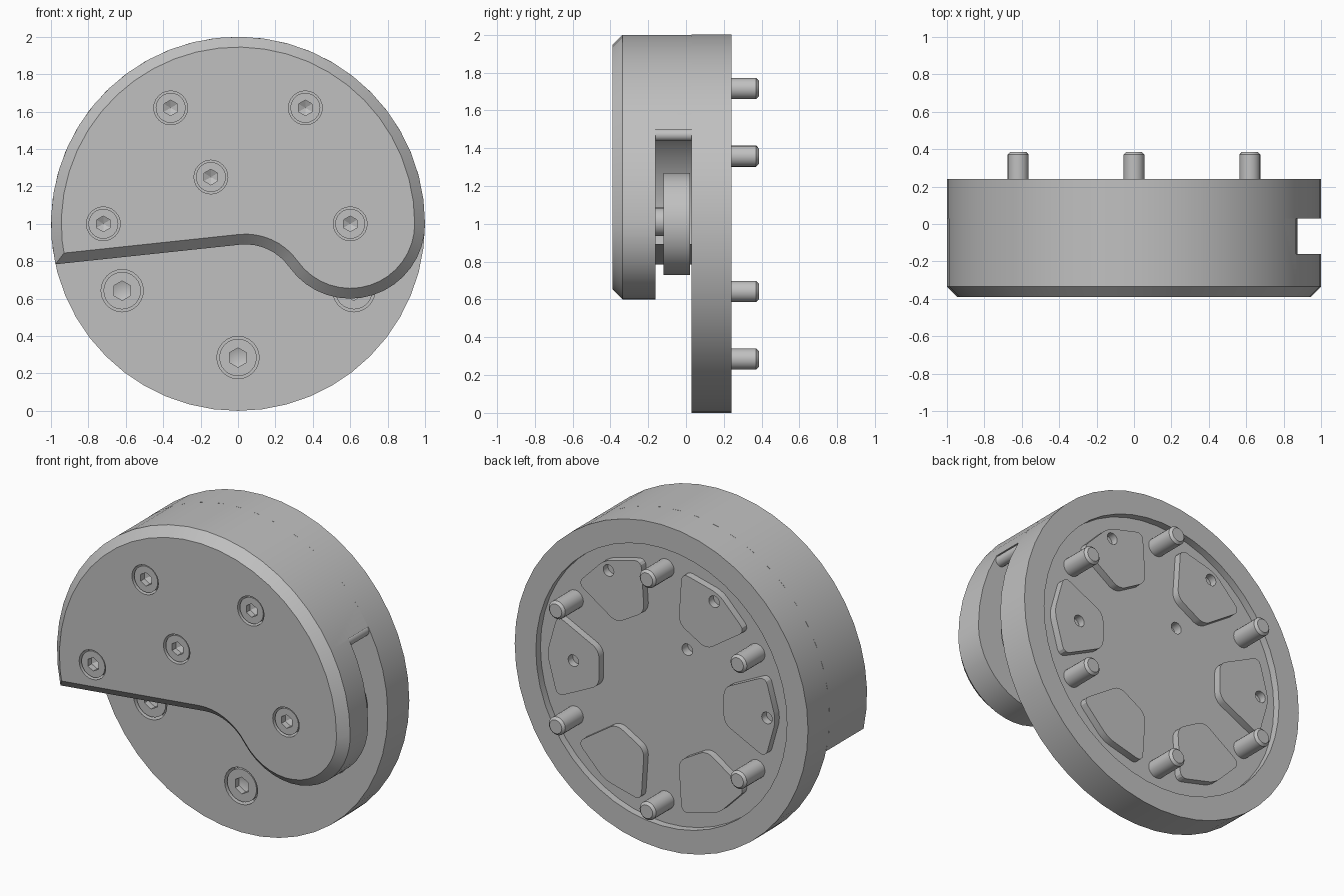
import bpy, bmesh
from math import sin, cos, radians

if "Cube" in bpy.data.objects:
    bpy.data.objects.remove(bpy.data.objects["Cube"])

GREY = (0.53, 0.53, 0.53, 1)
metal = bpy.data.materials.new("plain_grey_metal")
metal.use_nodes = True
metal.diffuse_color = GREY
metal.node_tree.nodes["Principled BSDF"].inputs["Base Color"].default_value = GREY


def arc(cx, cz, r, a0, a1, n):
    """Points along an arc in the xz plane, angles in degrees."""
    steps = [radians(a0 + (a1 - a0) * i / n) for i in range(n + 1)]
    return [(cx + r * cos(a), cz + r * sin(a)) for a in steps]


def circle(cx, cz, r, n=32):
    return arc(cx, cz, r, 0, 360, n)[:-1]


def prism(name, pts, y0, y1, chamfer=0, back_bevel=0, corner=0, tip=0):
    """Extrude an xz outline from y0 (front) to y1 (back)."""
    bm = bmesh.new()
    face = bm.faces.new([bm.verts.new((x, y0, z)) for x, z in pts])
    geom = bmesh.ops.extrude_face_region(bm, geom=[face])["geom"]
    moved = [v for v in geom if isinstance(v, bmesh.types.BMVert)]
    bmesh.ops.translate(bm, verts=moved, vec=(0, y1 - y0, 0))
    bmesh.ops.recalc_face_normals(bm, faces=bm.faces[:])
    mid = (y0 + y1) / 2
    if corner:
        sides = [e for e in bm.edges
                 if abs(e.verts[0].co.y - e.verts[1].co.y) > 1e-4]
        bmesh.ops.bevel(bm, geom=sides, offset=corner, segments=4,
                        profile=0.5, affect='EDGES')
    if chamfer:
        front = min(bm.faces, key=lambda f: f.calc_center_median().y)
        bmesh.ops.inset_region(bm, faces=[front], thickness=chamfer,
                               use_even_offset=True)
        inner = set(front.verts)
        for v in bm.verts:
            if v.co.y < mid and v not in inner:
                v.co.y += chamfer
    if back_bevel:
        edges = [e for e in bm.edges if all(v.co.y > mid for v in e.verts)]
        bmesh.ops.bevel(bm, geom=edges, offset=back_bevel, segments=1,
                        affect='EDGES')
    if tip:
        back = max(bm.faces, key=lambda f: f.calc_center_median().y)
        peak = bmesh.ops.poke(bm, faces=[back])["verts"]
        peak[0].co.y += tip
    mesh = bpy.data.meshes.new(name)
    bm.to_mesh(mesh)
    bm.free()
    mesh.materials.append(metal)
    obj = bpy.data.objects.new(name, mesh)
    bpy.context.collection.objects.link(obj)
    return obj


def activate(obj):
    bpy.ops.object.select_all(action='DESELECT')
    obj.select_set(True)
    bpy.context.view_layer.objects.active = obj


def cut(target, cutter, keep=False):
    mod = target.modifiers.new("cut", 'BOOLEAN')
    mod.operation = 'DIFFERENCE'
    mod.solver = 'EXACT'
    mod.object = cutter
    activate(target)
    bpy.ops.object.modifier_apply(modifier=mod.name)
    if not keep:
        bpy.data.objects.remove(cutter)


parts = []

# Cover outline: round rim, straight lower edge, concave sweep, round lobe
outline = (arc(0, 1, 1, 0, 192.5, 26) + arc(0.04, 0.604, 0.286, 96, 35.3, 8)
           + arc(0.6, 1, 0.4, 215.3, 360, 16)[1:-1])
cover = prism("front_cover", outline, -0.39, 0, chamfer=0.055)
step = prism("base_step", outline, 0, 0.03)

# Round clearance pocket behind the lobe
clearance = prism("clearance_cutter", circle(0.6, 1, 0.566, 48), -0.16, 0.06)
cut(cover, clearance, keep=True)
cut(step, clearance)

# Base disc with a shallow recess in its back
base = prism("base_disc", circle(0, 1, 1, 48), 0.03, 0.24)
cut(base, prism("recess_cutter", circle(0, 1, 0.856, 48), 0.195, 0.3))

# Six rounded pads raised from the recess floor
half = [(0.425, -0.11), (0.71, -0.25), (0.78, 0)]
shape = half + [(x, -z) for x, z in half[1::-1]]
pads = []
for i in range(6):
    a = radians(60 * i)
    pts = [(x * cos(a) - z * sin(a), 1 + x * sin(a) + z * cos(a))
           for x, z in shape]
    pads.append(prism(f"back_pad_{i + 1}", pts, 0.18, 0.24, corner=0.045))


def socket_screw(name, host, x, z, face, r):
    """Counterbored hex socket screw, its head just under the face."""
    cut(host, prism("bore_cutter", circle(x, z, r * 1.13, 24),
                    face - 0.05, face + 0.08))
    head = prism(name, circle(x, z, r, 24), face + 0.008, face + 0.08)
    hexagon = arc(x, z, r * 0.52, 30, 330, 5)
    cut(head, prism("hex_cutter", hexagon, face - 0.05, face + 0.045,
                    tip=0.02))
    parts.append(head)


# Cover screws, each with a matching hole in a pad or in the recess floor
for i, (x, z, host) in enumerate([
        (-0.36, 1.62, pads[2]), (0.36, 1.62, pads[1]), (-0.145, 1.25, base),
        (-0.72, 1.0, pads[3]), (0.6, 1.0, pads[0])]):
    socket_screw(f"cover_screw_{i + 1}", cover, x, z, -0.39, 0.08)
    cut(host, prism("hole_cutter", circle(x, z, 0.036, 16), 0.14, 0.3))

# Base screws below the cover
for i, a in enumerate((210, 270, 330)):
    x, z = 0.715 * cos(radians(a)), 1 + 0.715 * sin(radians(a))
    socket_screw(f"base_screw_{i + 1}", base, x, z, 0.03, 0.1)

# Six shanks standing out of the back
for i in range(6):
    a = radians(30 + 60 * i)
    parts.append(prism(f"back_pin_{i + 1}",
                       circle(0.715 * cos(a), 1 + 0.715 * sin(a), 0.056, 20),
                       0.12, 0.385, back_bevel=0.014))

# Roller, its spacer and the stop pin inside the gap
parts.append(prism("roller", circle(0.6, 1, 0.27, 40), -0.12, 0.02))
parts.append(prism("roller_spacer", circle(0.6, 1.01, 0.075, 24), -0.17, -0.11))
parts.append(prism("stop_pin", circle(0.84, 1.47, 0.033, 16), -0.17, 0.04))

for obj in parts + pads + [cover, step, base]:
    activate(obj)
    bpy.ops.object.shade_smooth_by_angle(angle=radians(25))
